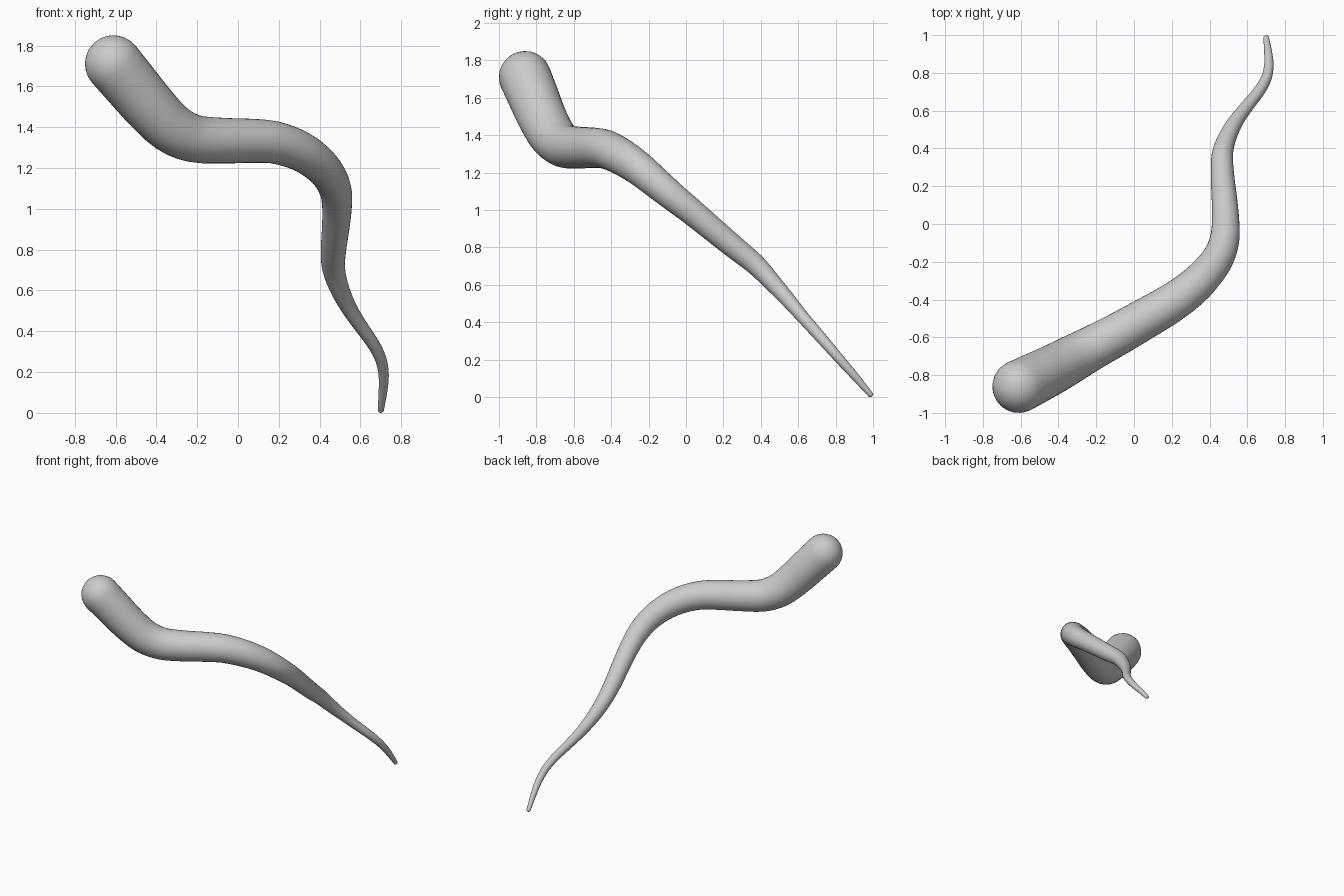
import bpy, bmesh, math
from mathutils import Vector

if "Cube" in bpy.data.objects:
    bpy.data.objects.remove(bpy.data.objects["Cube"])

SIDES, SUB, CAP = 32, 3, 7

# Centre line: x, y, z, radius
path = [(-.61, -.86, 1.71, .14), (-.52, -.815, 1.603, .136), (-.43, -.77, 1.497, .131),
        (-.33, -.715, 1.398, .125), (-.22, -.655, 1.345, .117), (-.08, -.58, 1.334, .112),
        (.06, -.50, 1.333, .108), (.18, -.43, 1.325, .104), (.30, -.345, 1.285, .098),
        (.39, -.255, 1.225, .091), (.45, -.17, 1.155, .084), (.48, -.08, 1.08, .078),
        (.485, .02, 1.0, .072), (.478, .14, .90, .067), (.468, .26, .80, .062),
        (.468, .37, .71, .056), (.495, .46, .615, .048), (.54, .545, .52, .040),
        (.60, .625, .427, .034), (.66, .70, .342, .031), (.70, .77, .262, .028),
        (.714, .84, .182, .025), (.71, .91, .103, .021), (.70, .985, .015, .015)]


def smooth(points):
    """Catmull-Rom subdivision of the centre line and radius."""
    p = [Vector(q) for q in points]
    p = [2 * p[0] - p[1]] + p + [2 * p[-1] - p[-2]]
    out = []
    for a, b, c, d in zip(p, p[1:], p[2:], p[3:]):
        for k in range(SUB):
            t = k / SUB
            out.append(.5 * (2 * b + (c - a) * t + (2 * a - 5 * b + 4 * c - d) * t ** 2
                             + (3 * b - a - 3 * c + d) * t ** 3))
    return out + [p[-2]]


pts = smooth(path)
cen = [p.to_3d() for p in pts]
rad = [p[3] for p in pts]
n = len(cen)
tan = [(cen[min(i + 1, n - 1)] - cen[max(i - 1, 0)]).normalized() for i in range(n)]

# Rings: rounded head, tapering body, rounded tip
angles = [math.pi / 2 * k / CAP for k in range(1, CAP)]
head = [(cen[0] - tan[0] * rad[0] * math.sin(a), tan[0], rad[0] * math.cos(a))
        for a in reversed(angles)]
tip = [(cen[-1] + tan[-1] * rad[-1] * math.sin(a), tan[-1], rad[-1] * math.cos(a))
       for a in angles]
rings = head + list(zip(cen, tan, rad)) + tip

# Sweep the circular section without twist
bm = bmesh.new()
u = tan[0].orthogonal().normalized()
prev = first = None
for c, t, r in rings:
    u = (u - t * u.dot(t)).normalized()
    v = t.cross(u)
    ring = [bm.verts.new(c + r * (u * math.cos(a) + v * math.sin(a)))
            for a in (2 * math.pi * k / SIDES for k in range(SIDES))]
    if prev:
        for k in range(SIDES):
            j = (k + 1) % SIDES
            bm.faces.new((prev[k], prev[j], ring[j], ring[k]))
    else:
        first = ring
    prev = ring

# Close both poles
for ring, pole in ((first, cen[0] - tan[0] * rad[0]), (prev, cen[-1] + tan[-1] * rad[-1])):
    top = bm.verts.new(pole)
    for k in range(SIDES):
        bm.faces.new((ring[k], ring[(k + 1) % SIDES], top))
bmesh.ops.recalc_face_normals(bm, faces=bm.faces[:])
for f in bm.faces:
    f.smooth = True

mesh = bpy.data.meshes.new("tentacle")
bm.to_mesh(mesh)
bm.free()
bpy.context.collection.objects.link(bpy.data.objects.new("tentacle", mesh))
